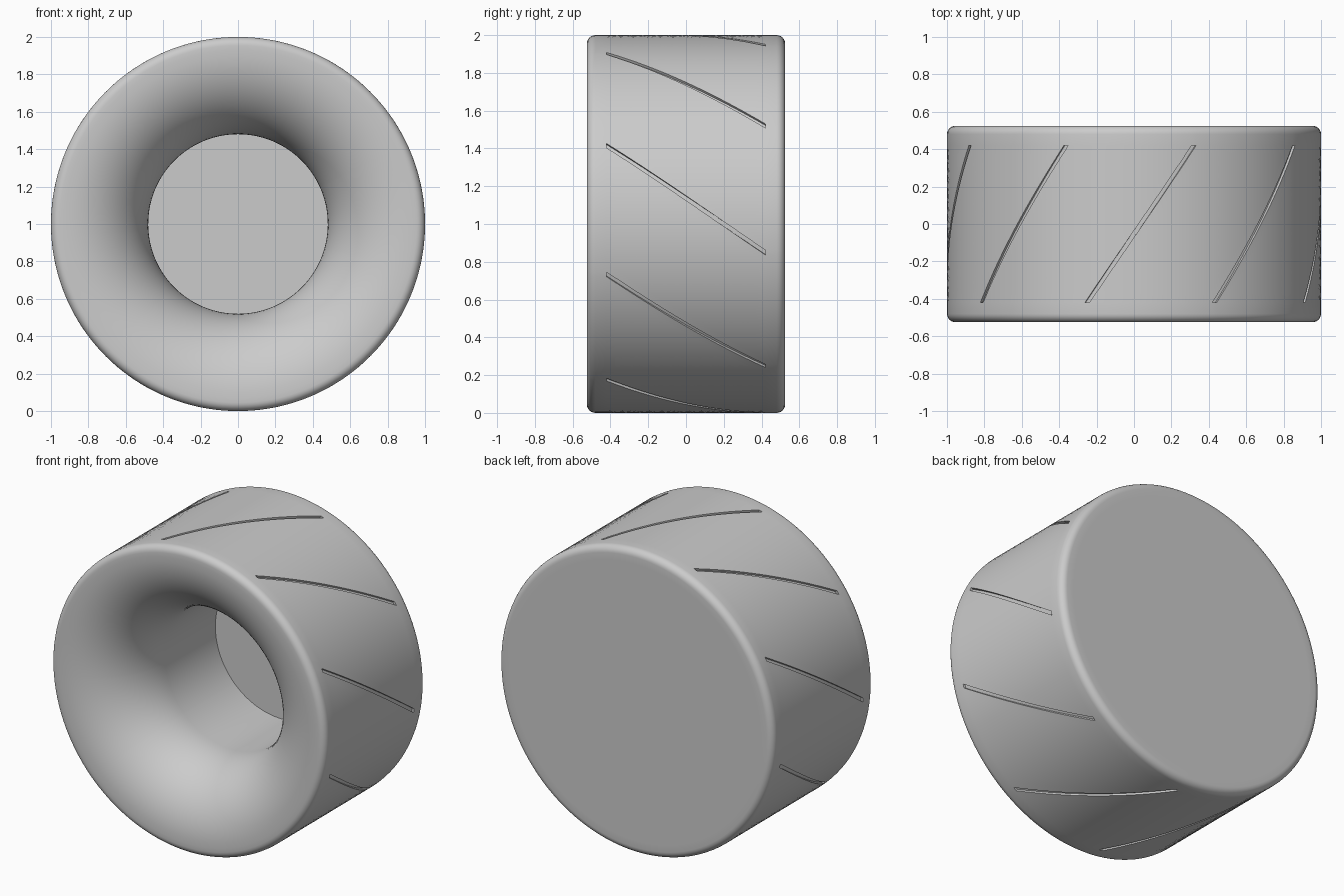
import bpy, bmesh, math

cube = bpy.data.objects.get("Cube")
if cube:
    bpy.data.objects.remove(cube)

RADIUS, HALF, BORE, FLOOR = 1.0, 0.525, 0.48, 0.45
FLARE, FILLET = 0.45, 0.045
GROOVES, GROOVE_END, GROOVE_DEPTH, GROOVE_WIDTH = 9, 0.42, 0.015, 0.025
TWIST = math.radians(39.5)      # helix angle per unit of depth
PHASE = math.radians(2.1)
PLAIN_COLUMNS, ROWS = 14, 16


def arc(r, y, size, start, end, steps):
    """Points (radius, depth) along an arc, angles in degrees."""
    angles = [math.radians(start + (end - start) * i / steps) for i in range(steps + 1)]
    return [(r + size * math.cos(a), y + size * math.sin(a)) for a in angles]


# Profile from the recess floor, over the flare, along the tread, to the back
profile = [(BORE, FLOOR)]
profile += arc(BORE + FLARE, FLARE - HALF, FLARE, 180, 270, 20)
profile += arc(RADIUS - FILLET, FILLET - HALF, FILLET, -90, 0, 6)
first_row = len(profile)
profile += [(RADIUS, GROOVE_END * (2 * i / ROWS - 1)) for i in range(ROWS + 1)]
profile += arc(RADIUS - FILLET, HALF - FILLET, FILLET, 0, 90, 6)
profile += [(RADIUS - 2 * FILLET, HALF)]

# Column angles: one narrow groove column, then evenly spaced plain columns
period = 2 * math.pi / GROOVES
step = (period - GROOVE_WIDTH) / PLAIN_COLUMNS
columns = []
for g in range(GROOVES):
    start = g * period + PHASE - GROOVE_WIDTH / 2
    columns.append(start)
    columns += [start + GROOVE_WIDTH + step * i for i in range(PLAIN_COLUMNS)]

# Lathe the profile, twisting the tread so the columns follow the grooves
bm = bmesh.new()
rings = []
for i, (r, y) in enumerate(profile):
    if i < first_row:
        twist = -GROOVE_END * TWIST
    else:
        twist = min(y, GROOVE_END) * TWIST
    rings.append([bm.verts.new((r * math.sin(a + twist), y, 1 + r * math.cos(a + twist)))
                  for a in columns])

groove_faces = []
count = len(columns)
for i in range(len(rings) - 1):
    lower, upper = rings[i], rings[i + 1]
    for c in range(count):
        n = (c + 1) % count
        face = bm.faces.new((lower[c], lower[n], upper[n], upper[c]))
        if c % (PLAIN_COLUMNS + 1) == 0 and first_row <= i < first_row + ROWS:
            groove_faces.append(face)
bm.faces.new(rings[0])
bm.faces.new(rings[-1])
bmesh.ops.recalc_face_normals(bm, faces=bm.faces)

# Sink the helical grooves into the tread
sunk = bmesh.ops.extrude_face_region(bm, geom=groove_faces)["geom"]
scale = 1 - GROOVE_DEPTH / RADIUS
for v in sunk:
    if isinstance(v, bmesh.types.BMVert):
        v.co.x *= scale
        v.co.z = 1 + (v.co.z - 1) * scale
bmesh.ops.delete(bm, geom=[f for f in groove_faces if f.is_valid], context="FACES_ONLY")
bmesh.ops.recalc_face_normals(bm, faces=bm.faces)

mesh = bpy.data.meshes.new("grooved_roller")
bm.to_mesh(mesh)
bm.free()
roller = bpy.data.objects.new("grooved_roller", mesh)
bpy.context.collection.objects.link(roller)

# Plain grey finish
grey = bpy.data.materials.new("light_grey")
grey.use_nodes = True
colour = (0.6, 0.6, 0.6, 1)
grey.diffuse_color = colour
grey.node_tree.nodes["Principled BSDF"].inputs["Base Color"].default_value = colour
mesh.materials.append(grey)

bpy.ops.object.select_all(action="DESELECT")
roller.select_set(True)
bpy.context.view_layer.objects.active = roller
bpy.ops.object.shade_smooth_by_angle(angle=math.radians(35))
